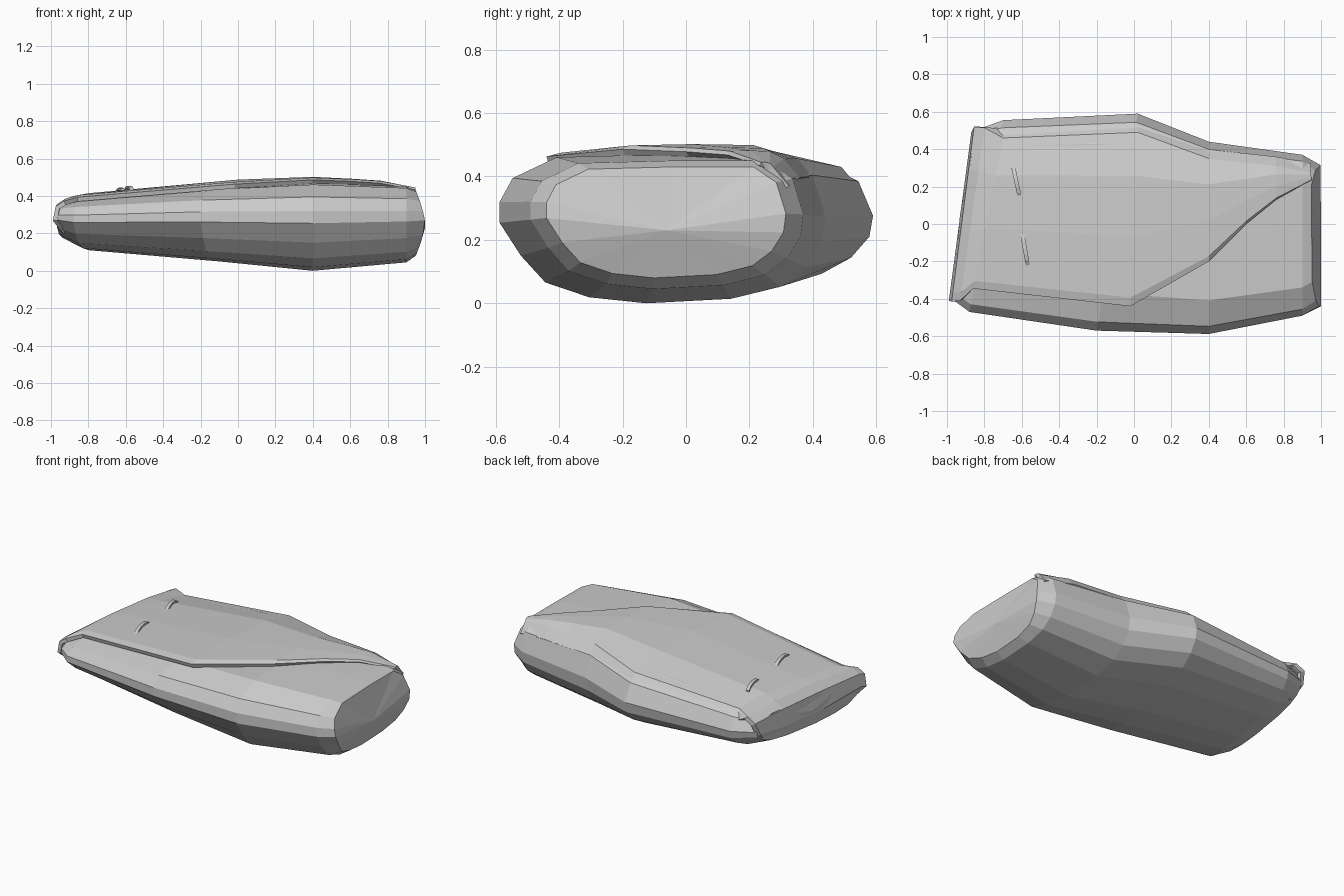
import bpy, bmesh, math

if "Cube" in bpy.data.objects:
    bpy.data.objects.remove(bpy.data.objects["Cube"])


def make_object(name, verts, faces):
    mesh = bpy.data.meshes.new(name)
    mesh.from_pydata(verts, [], faces)
    bm = bmesh.new()
    bm.from_mesh(mesh)
    bmesh.ops.recalc_face_normals(bm, faces=bm.faces)
    bm.to_mesh(mesh)
    bm.free()
    obj = bpy.data.objects.new(name, mesh)
    bpy.context.collection.objects.link(obj)
    return obj


def loft(rows, closed):
    """Quads between consecutive rows of equal length."""
    n = len(rows[0])
    verts = [p for r in rows for p in r]
    faces = []
    for i in range(len(rows) - 1):
        for j in range(n if closed else n - 1):
            k = (j + 1) % n
            faces.append((i * n + j, i * n + k, (i + 1) * n + k, (i + 1) * n + j))
    return verts, faces


# Padded body: one cross-section (u across, v up) scaled along the length
RING = [(-1, .68), (-.92, .84), (-.65, .98), (.05, 1), (.73, 1), (.92, .86),
        (1, .58), (.98, .41), (.88, .24), (.72, .11), (.42, .03), (-.1, 0),
        (-.45, .04), (-.72, .14), (-.87, .32), (-1, .54)]
# x at front, x at back, y min, y max, z min, z max
STATIONS = [(-.975, -.85, -.40, .50, .17, .36),
            (-.88, -.70, -.47, .555, .11, .385),
            (-.20, .02, -.57, .59, .05, .44),
            (.40, .40, -.588, .44, 0, .47),
            (.90, .90, -.49, .37, .045, .45),
            (1.0, 1.0, -.44, .315, .08, .43)]
rows = []
for i, (xf, xb, y0, y1, z0, z1) in enumerate(STATIONS):
    row = []
    for u, v in RING:
        t = (u + 1) / 2
        x = xf + (xb - xf) * t
        if i == len(STATIONS) - 1:
            x -= .05 * abs(2 * v - 1) ** 1.5
        row.append((x, y0 + (y1 - y0) * t, z0 + (z1 - z0) * v))
    rows.append(row)
verts, faces = loft(rows, True)
n = len(RING)
for start, centre in ((0, (-.93, .05, .27)), ((len(rows) - 1) * n, (1.0, -.06, .23))):
    verts.append(centre)
    c = len(verts) - 1
    faces += [(start + j, start + (j + 1) % n, c) for j in range(n)]
make_object("padded_body", verts, faces)

# Cover flap: wraps the left end, runs over the top, tapers to the right corner
# x front, y front, x back, y back, z front, z middle, z back
FLAP = [(-.935, -.34, -.85, .42, .21, .18, .20),
        (-.99, -.41, -.87, .49, .28, .25, .27),
        (-.975, -.415, -.855, .52, .355, .36, .345),
        (-.93, -.41, -.80, .515, .385, .40, .375),
        (-.86, -.345, -.70, .46, .405, .415, .38),
        (-.02, -.44, .02, .49, .475, .487, .43),
        (.40, -.20, .40, .35, .498, .502, .457),
        (.60, .0, .62, .325, .49, .492, .458),
        (.76, .13, .76, .31, .48, .482, .457),
        (.95, .235, .945, .275, .445, .445, .43)]
rows = []
for i, (xf, yf, xb, yb, za, zm, zb) in enumerate(FLAP):
    row = []
    for t, z in ((0, za - .012), (.05, za), (.4, zm), (.75, zm - .003), (1, zb)):
        row.append((xf + (xb - xf) * t, yf + (yb - yf) * t, z))
    # back edge is tucked into the body so that the surfaces merge
    row.append((xb + .03, yb, zb - .02) if i < 4 else (xb, yb + .05, zb - .06))
    rows.append(row)
flap = make_object("cover_flap", *loft(rows, False))
if sum(p.normal.z for p in flap.data.polygons) < 0:
    flap.data.flip_normals()
solid = flap.modifiers.new("thickness", 'SOLIDIFY')
solid.thickness = .024
solid.offset = -1

# Two small arched pulls on the flap
for name, a, b, base in (("back_pull", (-.645, .30), (-.61, .14), .42),
                         ("front_pull", (-.598, -.05), (-.567, -.225), .43)):
    rows = []
    for i in range(7):
        t = i / 6
        x, y = a[0] + (b[0] - a[0]) * t, a[1] + (b[1] - a[1]) * t
        z = base + .024 * math.sin(math.pi * t) ** .6 if 0 < i < 6 else base
        rows.append([(x - .011, y, z - .012), (x + .011, y, z - .012),
                     (x + .011, y, z), (x - .011, y, z)])
    verts, faces = loft(rows, True)
    faces += [(0, 1, 2, 3), (24, 25, 26, 27)]
    make_object(name, verts, faces)
